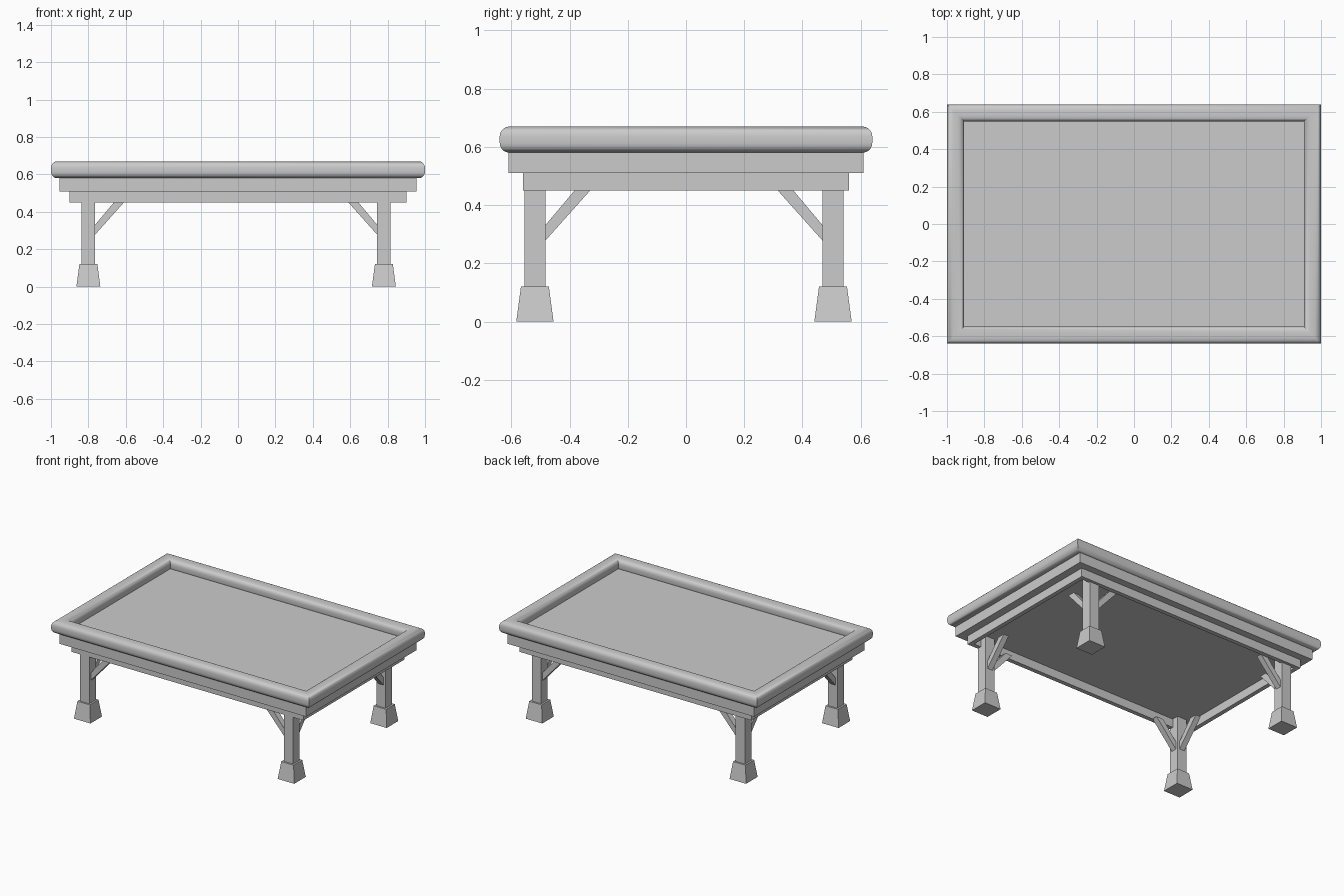
import bpy, math

if "Cube" in bpy.data.objects:
    bpy.data.objects.remove(bpy.data.objects["Cube"])

def make(name, verts, faces, smooth=False):
    me = bpy.data.meshes.new(name)
    me.from_pydata(verts, [], faces)
    me.update()
    ob = bpy.data.objects.new(name, me)
    bpy.context.collection.objects.link(ob)
    if smooth:
        bpy.ops.object.select_all(action='DESELECT')
        ob.select_set(True)
        bpy.context.view_layer.objects.active = ob
        bpy.ops.object.shade_smooth_by_angle(angle=math.radians(40))
    return ob

def block(name, cx, cy, hb, ht, z0, z1):
    """Box or tapered box: hb / ht are half sizes (x, y) at bottom and top."""
    v = [(cx + sx * h[0], cy + sy * h[1], z) for h, z in ((hb, z0), (ht, z1))
         for sx, sy in ((-1, -1), (1, -1), (1, 1), (-1, 1))]
    f = [(3, 2, 1, 0), (4, 5, 6, 7)] + [(i, (i + 1) % 4, 4 + (i + 1) % 4, 4 + i) for i in range(4)]
    return make(name, v, f)

def frame(name, hx, hy, profile, smooth=False):
    """Sweep a closed (inset, z) profile round a rectangle with mitred corners."""
    n = len(profile)
    v = [(sx * (hx - d), sy * (hy - d), z)
         for sx, sy in ((-1, -1), (1, -1), (1, 1), (-1, 1)) for d, z in profile]
    f = [(c * n + i, ((c + 1) % 4) * n + i, ((c + 1) % 4) * n + (i + 1) % n, c * n + (i + 1) % n)
         for c in range(4) for i in range(n)]
    return make(name, v, f, smooth)

def rounded(w, z0, z1, r, seg=5):
    """Rounded rectangle, starting at the outer bottom, going inward."""
    pts = []
    for cx, cz, a0 in ((r, z1 - r, 180), (w - r, z1 - r, 90), (w - r, z0 + r, 0), (r, z0 + r, -90)):
        for k in range(seg + 1):
            a = math.radians(a0 - 90 * k / seg)
            pts.append((cx + r * math.cos(a), cz + r * math.sin(a)))
    return pts[::-1]

def brace(name, px, py, sx, sy, along_x):
    """Diagonal strut from the leg's inner face up to the underframe."""
    prof = [(0.03, 0.275), (0.03, 0.328), (0.116, 0.46), (0.197, 0.46), (0.036, 0.278)]
    prof = [(0.02, 0.262), (0.02, 0.312), (0.036, 0.331), (0.142, 0.457), (0.196, 0.457), (0.036, 0.278)]
    v = []
    for w in (-0.02, 0.02):
        for d, z in prof:
            v.append((px - sx * d, py + w, z) if along_x else (px + w, py - sy * d, z))
    n = len(prof)
    f = [tuple(range(n)), tuple(range(2 * n - 1, n - 1, -1))]
    f += [((i + 1) % n, i, n + i, n + (i + 1) % n) for i in range(n)]
    ob = make(name, v, f)
    # consistent outward normals whichever way it is mirrored
    import bmesh
    bm = bmesh.new()
    bm.from_mesh(ob.data)
    bmesh.ops.recalc_face_normals(bm, faces=bm.faces)
    bm.to_mesh(ob.data)
    bm.free()

# Table top: rounded rim, recessed panel, stepped apron and underframe
frame("rim", 1.0, 0.64, rounded(0.092, 0.58, 0.67, 0.034), True)
block("top_panel", 0, 0, (0.93, 0.57), (0.93, 0.57), 0.575, 0.605)
block("apron", 0, 0, (0.955, 0.61), (0.955, 0.61), 0.51, 0.585)
frame("underframe", 0.90, 0.56, [(0, 0.45), (0.03, 0.45), (0.03, 0.512), (0, 0.512)][::-1][::-1])

# Legs, tapered feet and corner braces
for sx, xn in ((-1, "left"), (1, "right")):
    for sy, yn in ((-1, "front"), (1, "back")):
        x, y = sx * 0.79 - 0.01, sy * 0.512 - 0.007
        tag = yn + "_" + xn
        block(tag + "_leg", x, y, (0.036, 0.036), (0.036, 0.036), 0.11, 0.512)
        block(tag + "_foot", x, y, (0.064, 0.064), (0.048, 0.048), 0, 0.12)
        brace(tag + "_long_brace", x, y, sx, sy, True)
        brace(tag + "_cross_brace", x, y, sx, sy, False)
